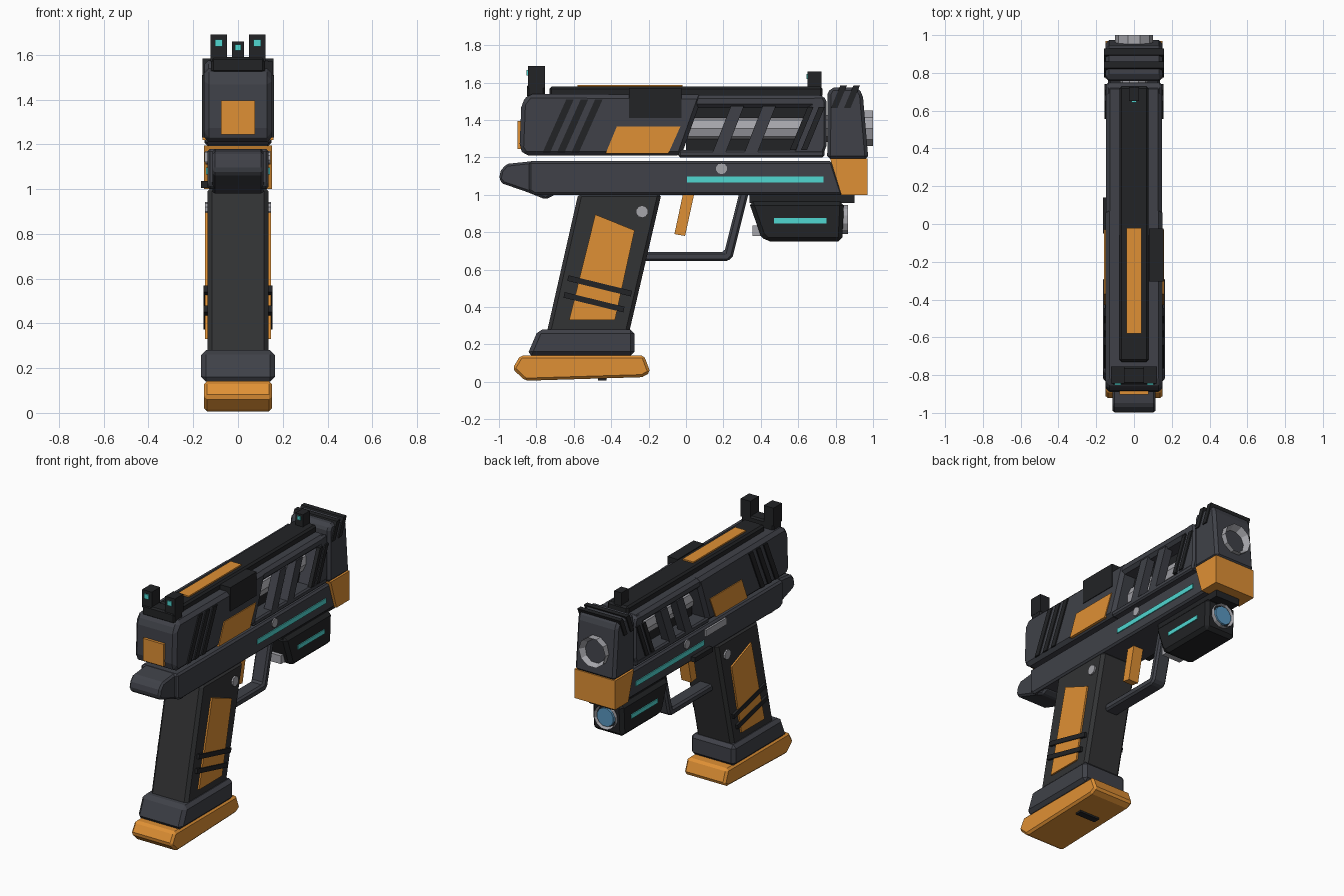
import bpy, bmesh
from math import pi
from mathutils import Matrix

if "Cube" in bpy.data.objects:
    bpy.data.objects.remove(bpy.data.objects["Cube"])


def material(name, r, g, b):
    m = bpy.data.materials.new(name)
    m.diffuse_color = (r, g, b, 1)
    m.use_nodes = True
    m.node_tree.nodes["Principled BSDF"].inputs["Base Color"].default_value = m.diffuse_color
    return m


GUN = material("gunmetal", 0.05, 0.053, 0.065)
GRIP = material("polymer", 0.032, 0.033, 0.035)
DARK = material("dark", 0.016, 0.017, 0.019)
ORANGE = material("orange", 0.74, 0.28, 0.035)
CYAN = material("cyan", 0.08, 0.68, 0.64)
STEEL = material("steel", 0.38, 0.38, 0.41)
LENS = material("lens_blue", 0.1, 0.31, 0.53)


def finish(name, bm, mat, bevel=0):
    bmesh.ops.recalc_face_normals(bm, faces=bm.faces)
    me = bpy.data.meshes.new(name)
    bm.to_mesh(me)
    bm.free()
    ob = bpy.data.objects.new(name, me)
    bpy.context.collection.objects.link(ob)
    me.materials.append(mat)
    if bevel:
        mod = ob.modifiers.new("chamfer", 'BEVEL')
        mod.width, mod.segments = bevel, 1
        mod.limit_method, mod.angle_limit = 'ANGLE', 0.6
    return ob


def prism(name, pts, x0, x1, mat, bevel=0):
    """Side profile (y, z) extruded from x0 to x1."""
    bm = bmesh.new()
    f = bm.faces.new([bm.verts.new((x0, y, z)) for y, z in pts])
    new = bmesh.ops.extrude_face_region(bm, geom=[f])["geom"]
    bmesh.ops.translate(bm, vec=(x1 - x0, 0, 0),
                        verts=[v for v in new if isinstance(v, bmesh.types.BMVert)])
    return finish(name, bm, mat, bevel)


def sym(name, pts, half, mat, bevel=0):
    return prism(name, pts, -half, half, mat, bevel)


def pair(name, pts, inner, outer, mat, bevel=0):
    for side, s in (("right", 1), ("left", -1)):
        prism(f"{name}_{side}", pts, s * inner, s * outer, mat, bevel)


def rect(y0, y1, z0, z1):
    return [(y0, z0), (y1, z0), (y1, z1), (y0, z1)]


def slant(yb, yt, w, z0, z1):
    return [(yb, z0), (yb + w, z0), (yt + w, z1), (yt, z1)]


def cyl(name, axis, centre, r, depth, mat, n=10):
    bm = bmesh.new()
    bmesh.ops.create_cone(bm, cap_ends=True, segments=n, radius1=r, radius2=r, depth=depth)
    rot = Matrix.Rotation(pi / 2, 4, axis)
    bmesh.ops.transform(bm, matrix=Matrix.Translation(centre) @ rot @ Matrix.Rotation(pi / n, 4, 'Z'),
                        verts=bm.verts)
    return finish(name, bm, mat)


def ring(name, y0, y1, z, r, hole, mat, n=10):
    """Tube along y with an open bore."""
    ob = cyl(name, 'X', (0, (y0 + y1) / 2, z), r, y1 - y0, mat, n)
    bm = bmesh.new()
    bm.from_mesh(ob.data)
    cap = max(bm.faces, key=lambda f: f.calc_center_median().y)
    bmesh.ops.inset_individual(bm, faces=[cap], thickness=(r - hole) * 0.95)
    bmesh.ops.translate(bm, verts=cap.verts, vec=(0, -(y1 - y0) * 0.8, 0))
    bm.to_mesh(ob.data)
    bm.free()


# Slide: solid rear, then rails and slats framing the side windows
sym("slide_rear", [(-0.89, 1.25), (-0.865, 1.21), (-0.025, 1.21), (0.09, 1.535),
                   (-0.84, 1.54), (-0.88, 1.49)], 0.152, GUN, 0.022)
sym("slide_top_rail", rect(0.04, 0.735, 1.465, 1.535), 0.147, GUN, 0.02)
sym("slide_bottom_rail", rect(-0.04, 0.74, 1.2, 1.24), 0.147, GUN, 0.01)
sym("slide_nose", [(0.57, 1.22), (0.735, 1.22), (0.75, 1.26), (0.75, 1.5),
                   (0.735, 1.53), (0.68, 1.53)], 0.147, GUN, 0.012)
for i, y in enumerate((0.14, 0.31)):
    pair(f"window_slat_{i}", slant(y, y + 0.1, 0.07, 1.22, 1.475), 0.09, 0.147, GUN)
sym("slide_core", rect(0.0, 0.7, 1.22, 1.5), 0.045, DARK)
cyl("barrel", 'X', (0, 0.42, 1.355), 0.075, 0.9, STEEL, 10)

# Slide serrations and colour panels
for i in range(3):
    y = -0.765 + i * 0.077
    pair(f"rear_serration_{i}", slant(y, y + 0.125, 0.04, 1.23, 1.51), 0.14, 0.16, DARK)
for i in range(2):
    y = 0.555 + i * 0.06
    pair(f"front_serration_{i}", slant(y, y + 0.095, 0.032, 1.24, 1.47), 0.13, 0.156, DARK)
pair("slide_panel", [(-0.43, 1.22), (-0.095, 1.22), (-0.03, 1.365), (-0.37, 1.365)],
     0.14, 0.158, ORANGE)
prism("ejection_port", rect(-0.305, -0.025, 1.41, 1.57), 0.08, 0.157, DARK)
sym("rear_plate", rect(-0.902, -0.87, 1.245, 1.395), 0.077, ORANGE)
sym("top_strip", rect(-0.73, 0.73, 1.52, 1.578), 0.077, DARK, 0.012)
sym("top_inlay", rect(-0.58, -0.02, 1.56, 1.587), 0.04, ORANGE)

# Sights
sym("rear_sight_base", rect(-0.85, -0.755, 1.52, 1.59), 0.12, DARK, 0.01)
pair("rear_sight_post", rect(-0.845, -0.755, 1.57, 1.69), 0.05, 0.122, DARK)
pair("rear_sight_dot", rect(-0.853, -0.84, 1.637, 1.668), 0.07, 0.102, CYAN)
sym("front_sight", rect(0.65, 0.725, 1.56, 1.66), 0.027, DARK)
sym("front_sight_dot", rect(0.643, 0.66, 1.62, 1.645), 0.013, CYAN)

# Compensator and muzzle
sym("compensator", [(0.755, 1.19), (0.757, 1.54), (0.775, 1.575), (0.915, 1.575),
                    (0.945, 1.54), (0.975, 1.19)], 0.15, GUN, 0.018)
for i in range(2):
    y = 0.775 + i * 0.07
    sym(f"compensator_rib_{i}", slant(y, y + 0.05, 0.035, 1.465, 1.584), 0.158, DARK)
sym("compensator_base", [(0.77, 1.195), (0.83, 1.0), (0.97, 1.0), (0.97, 1.195)], 0.152, ORANGE)
ring("muzzle", 0.9, 1.0, 1.355, 0.1, 0.05, STEEL)

# Frame with beavertail
sym("frame", [(-0.84, 1.02), (-0.81, 1.0), (0.84, 1.0), (0.78, 1.18), (-0.84, 1.18)],
    0.137, GUN, 0.012)
sym("beavertail", [(-1.0, 1.085), (-0.99, 1.13), (-0.96, 1.165), (-0.82, 1.18), (-0.7, 1.1),
                   (-0.7, 1.0), (-0.75, 0.975), (-0.85, 1.015), (-0.98, 1.06)], 0.115, GUN, 0.012)
pair("frame_light", rect(0.005, 0.735, 1.065, 1.097), 0.12, 0.143, CYAN)
cyl("frame_pin", 'Y', (0, 0.19, 1.14), 0.03, 0.29, STEEL, 10)
prism("slide_stop", rect(-0.22, 0.0, 1.12, 1.165), -0.12, -0.15, STEEL)
prism("magazine_release", rect(-0.05, 0.14, 1.005, 1.037), -0.12, -0.165, DARK)

# Grip with inlaid panels
sym("grip", [(-0.745, 0.26), (-0.305, 0.26), (-0.13, 1.01), (-0.575, 1.01)], 0.137, GRIP, 0.02)
pair("grip_panel", [(-0.625, 0.33), (-0.38, 0.33), (-0.275, 0.81), (-0.485, 0.895)],
     0.12, 0.148, ORANGE)
for i, (ya, yb, z) in enumerate(((-0.635, -0.295, 0.555), (-0.655, -0.335, 0.465))):
    d = (yb - ya) * 0.245
    pair(f"grip_band_{i}", [(ya, z - 0.015), (yb, z - d - 0.015), (yb + 0.006, z - d + 0.015),
                            (ya + 0.006, z + 0.015)], 0.12, 0.154, DARK)
cyl("grip_pin", 'Y', (0, -0.235, 0.91), 0.033, 0.296, STEEL, 10)

# Magazine well and base pad
sym("magazine_well", [(-0.85, 0.14), (-0.275, 0.14), (-0.275, 0.28), (-0.79, 0.28)],
    0.165, GUN, 0.022)
sym("base_pad", [(-0.928, 0.07), (-0.86, 0.006), (-0.235, 0.025), (-0.19, 0.05),
                 (-0.225, 0.142), (-0.885, 0.142)], 0.152, ORANGE, 0.014)
sym("base_slot", rect(-0.47, -0.425, 0.01, 0.05), 0.075, DARK).location.z = -0.003

# Trigger and guard
sym("trigger", [(-0.062, 0.79), (-0.005, 0.78), (0.045, 1.01), (-0.015, 1.01)], 0.037, ORANGE)
sym("trigger_guard", [(-0.23, 0.645), (0.225, 0.645), (0.25, 0.67), (0.335, 1.01), (0.285, 1.01),
                      (0.205, 0.695), (-0.23, 0.695)], 0.05, GUN, 0.012)

# Underbarrel light
sym("light_mount", rect(0.34, 0.9, 0.955, 1.01), 0.09, DARK)
sym("light_body", [(0.335, 0.965), (0.4, 0.78), (0.43, 0.75), (0.835, 0.75), (0.845, 0.965)],
    0.115, DARK, 0.022)
pair("light_strip", rect(0.47, 0.75, 0.848, 0.876), 0.1, 0.121, CYAN)
ring("light_bezel", 0.8, 0.867, 0.868, 0.08, 0.06, STEEL, 12)
cyl("light_lens", 'X', (0, 0.84, 0.868), 0.062, 0.04, LENS, 12)
sym("light_switch", rect(0.355, 0.42, 0.78, 0.835), 0.07, STEEL)
